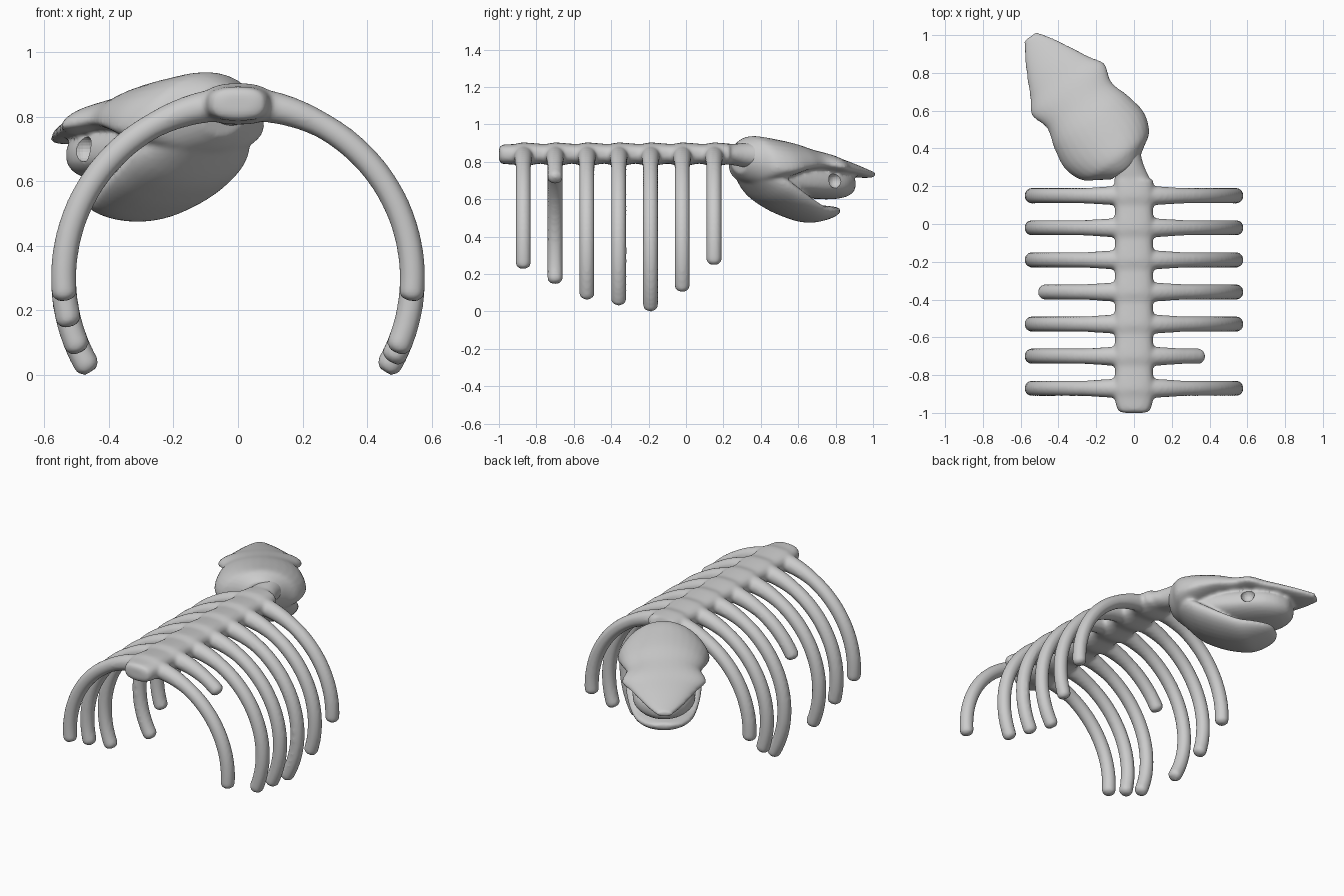
import bpy, bmesh
from math import sin, cos, acos, pi, radians
from mathutils import Vector, Matrix

if "Cube" in bpy.data.objects:
    bpy.data.objects.remove(bpy.data.objects["Cube"])


def skin(bm, rings):
    """Join rings of points into a closed tube."""
    vs = [[bm.verts.new(p) for p in r] for r in rings]
    n = len(vs[0])
    for a, b in zip(vs, vs[1:]):
        for i in range(n):
            bm.faces.new((a[i], a[(i + 1) % n], b[(i + 1) % n], b[i]))
    bm.faces.new(vs[0][::-1])
    bm.faces.new(vs[-1])


def smooth_path(keys, steps=5):
    """Catmull-Rom through the key sections."""
    k = [Vector(p) for p in keys]
    k = [k[0]] + k + [k[-1]]
    out = []
    for i in range(1, len(k) - 2):
        a, b, c, d = k[i - 1:i + 3]
        for j in range(steps):
            t = j / steps
            out.append(0.5 * (2 * b + (c - a) * t + (2 * a - 5 * b + 4 * c - d) * t * t
                              + (3 * b - a - 3 * c + d) * t ** 3))
    return out + [k[-1]]


def loft(bm, keys, mat=Matrix(), n=32, power=1.0):
    """Sections: (along y, half width, bottom z, widest z, top z)."""
    rings = []
    for s, hw, zb, zm, zt in smooth_path(keys):
        ring = []
        for i in range(n):
            a = 2 * pi * i / n
            c, d = cos(a), sin(a)
            c = abs(c) ** power * (1 if c > 0 else -1)
            d = abs(d) ** power * (1 if d > 0 else -1)
            ring.append(mat @ Vector((hw * c, s, zm + d * ((zt - zm) if d > 0 else (zm - zb)))))
        rings.append(ring)
    skin(bm, rings)


def rib(bm, y, side, tip, n=16, steps=32):
    """Arched rib in the xz plane, ending at height tip."""
    end = acos((tip + 0.01 - 0.3) / 0.54)
    stops = [(end - 0.04) * i / steps for i in range(steps + 1)]
    caps = [(a, 1) for a in stops] + [(end - 0.02, 0.85), (end, 0.5)]
    rings = []
    for a, f in caps:
        r = f * (0.040 + 0.016 * max(0, 1 - a / 0.5))
        ring = []
        for i in range(n):
            b = 2 * pi * i / n
            rad = 0.54 + r * cos(b)
            ring.append((side * rad * sin(a), y + r * 1.03 * sin(b), 0.3 + rad * cos(a)))
        rings.append(ring)
    skin(bm, rings)


def finish(name, bm, voxel, cutters=(), smooth=4):
    bmesh.ops.recalc_face_normals(bm, faces=bm.faces)
    me = bpy.data.meshes.new(name)
    bm.to_mesh(me)
    bm.free()
    ob = bpy.data.objects.new(name, me)
    bpy.context.collection.objects.link(ob)
    m = ob.modifiers.new("fuse", 'REMESH')
    m.mode, m.voxel_size, m.use_smooth_shade = 'VOXEL', voxel, True
    for c in cutters:
        b = ob.modifiers.new("cut", 'BOOLEAN')
        b.operation, b.object = 'DIFFERENCE', c
    s = ob.modifiers.new("soften", 'SMOOTH')
    s.factor, s.iterations = 0.5, smooth
    return ob


# ribcage: spine, neck and seven pairs of ribs, two of them broken short
bm = bmesh.new()
spine = [(-1.0, 0.05, 0.81, 0.84, 0.87), (-0.985, 0.085, 0.79, 0.84, 0.89)]
for i in range(7):
    y = -0.87 + 0.17 * i
    spine += [(y - 0.05, 0.103, 0.785, 0.84, 0.895), (y, 0.108, 0.775, 0.84, 0.903),
              (y + 0.085, 0.1, 0.79, 0.84, 0.897)]
loft(bm, spine, power=0.75)
neck = Matrix.Translation((0, 0.16, 0)) @ Matrix.Rotation(radians(10), 4, 'Z')
loft(bm, [(0, 0.115, 0.785, 0.84, 0.9), (0.07, 0.095, 0.785, 0.84, 0.895),
          (0.16, 0.075, 0.77, 0.83, 0.9), (0.28, 0.07, 0.76, 0.83, 0.9)], neck)
tips = [0.22, 0.14, 0.06, 0.03, 0.0, 0.10, 0.24]
for i, tip in enumerate(tips):
    for side in (1, -1):
        t = 0.69 if (i, side) == (1, 1) else 0.53 if (i, side) == (3, -1) else tip
        rib(bm, -0.87 + 0.17 * i, side, t)
finish("ribcage", bm, 0.011)

# skull, turned to one side
turn = Matrix.Translation((-0.07, 0.32, 0)) @ Matrix.Rotation(radians(35.4), 4, 'Z')
bm = bmesh.new()
# brow plate and beak
loft(bm, [(-0.04, 0.09, 0.74, 0.82, 0.90), (0, 0.15, 0.70, 0.80, 0.925),
          (0.05, 0.22, 0.68, 0.77, 0.938), (0.15, 0.257, 0.70, 0.765, 0.925),
          (0.27, 0.24, 0.74, 0.78, 0.903), (0.38, 0.21, 0.75, 0.785, 0.872),
          (0.48, 0.236, 0.74, 0.77, 0.848), (0.56, 0.19, 0.73, 0.76, 0.825),
          (0.65, 0.145, 0.725, 0.75, 0.80), (0.75, 0.09, 0.715, 0.74, 0.77),
          (0.825, 0.04, 0.715, 0.73, 0.748)], turn)
# snout
loft(bm, [(0.1, 0.15, 0.63, 0.72, 0.80), (0.3, 0.175, 0.615, 0.69, 0.80),
          (0.5, 0.175, 0.60, 0.68, 0.78), (0.6, 0.14, 0.605, 0.68, 0.76),
          (0.66, 0.085, 0.625, 0.68, 0.745), (0.68, 0.04, 0.65, 0.69, 0.73)], turn, power=0.85)
# lower jaw
loft(bm, [(0.0, 0.12, 0.71, 0.76, 0.8), (0.1, 0.2, 0.60, 0.70, 0.77),
          (0.2, 0.215, 0.54, 0.64, 0.70), (0.3, 0.205, 0.50, 0.59, 0.63),
          (0.4, 0.18, 0.475, 0.55, 0.578), (0.48, 0.15, 0.483, 0.54, 0.568),
          (0.55, 0.1, 0.505, 0.54, 0.562), (0.58, 0.045, 0.525, 0.545, 0.558)], turn)
# eye sockets
eyes = []
for side in (1, -1):
    bpy.ops.mesh.primitive_uv_sphere_add(segments=24, ring_count=12, radius=0.04,
                                         location=turn @ Vector((side * 0.175, 0.46, 0.70)))
    eye = bpy.context.object
    eye.name = "eye_socket_cutter"
    eye.hide_render = True
    eye.hide_set(True)
    eyes.append(eye)
finish("skull", bm, 0.01, eyes, 3)
